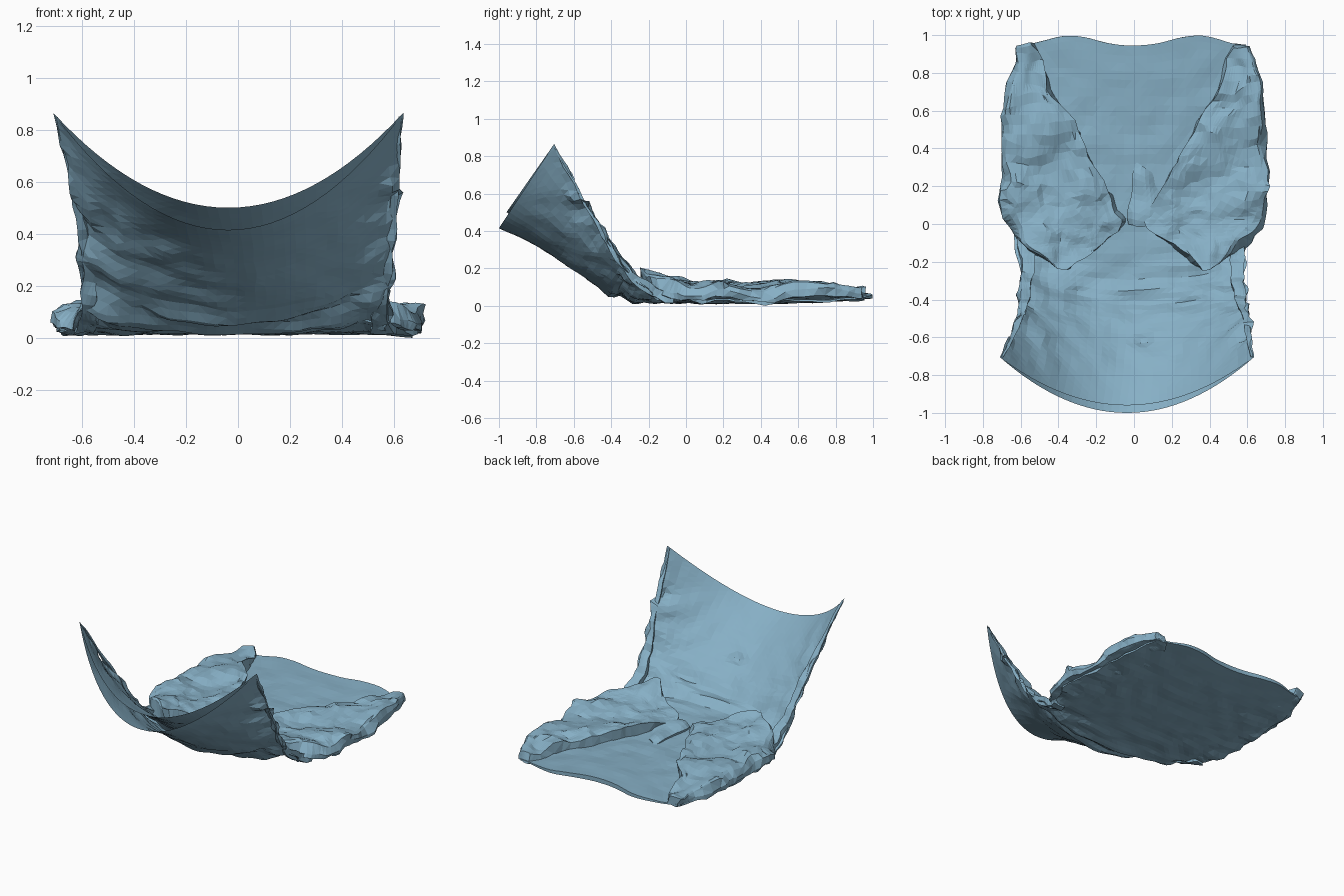
import bpy, bmesh, math
from mathutils import Vector, noise

if "Cube" in bpy.data.objects:
    bpy.data.objects.remove(bpy.data.objects["Cube"])


def spline(rows, t):
    """Catmull-Rom sample of a list of equal-length tuples, t in 0..1."""
    n = len(rows) - 1
    f = min(max(t, 0), 1) * n
    i = min(int(f), n - 1)
    s = f - i
    r = [rows[min(max(k, 0), n)] for k in (i - 1, i, i + 1, i + 2)]
    return [0.5 * (2 * b + (c - a) * s + (2 * a - 5 * b + 4 * c - d) * s * s
                   + (3 * b - a - 3 * c + d) * s ** 3) for a, b, c, d in zip(*r)]


def crumple(p, amount, scale=7.0, seed=0.0):
    q = Vector(p) * scale + Vector((seed, seed * 2, seed))
    return Vector(p) + noise.noise_vector(q) * amount


def slab(name, func, nu, nv, mat, open_end=False):
    """Double cloth layer: func(u, v, side) gives the point, side 0 below, 1 above."""
    bm = bmesh.new()
    g = [[[bm.verts.new(func(i / nu * 2 - 1, j / nv, s)) for j in range(nv + 1)]
          for i in range(nu + 1)] for s in (0, 1)]
    for s in (0, 1):
        for i in range(nu):
            for j in range(nv):
                bm.faces.new((g[s][i][j], g[s][i + 1][j], g[s][i + 1][j + 1], g[s][i][j + 1]))
    ring = [(i, 0) for i in range(nu)] + [(nu, j) for j in range(nv)] \
        + [(i, nv) for i in range(nu, 0, -1)] + [(0, j) for j in range(nv, 0, -1)]
    for (a, b), (c, d) in zip(ring, ring[1:] + ring[:1]):
        if not (open_end and b == nv and d == nv):
            bm.faces.new((g[0][a][b], g[0][c][d], g[1][c][d], g[1][a][b]))
    bmesh.ops.triangulate(bm, faces=bm.faces[:])
    bmesh.ops.recalc_face_normals(bm, faces=bm.faces[:])
    me = bpy.data.meshes.new(name)
    bm.to_mesh(me)
    bm.free()
    ob = bpy.data.objects.new(name, me)
    bpy.context.collection.objects.link(ob)
    me.materials.append(mat)
    return ob


cloth = bpy.data.materials.new("blue_cloth")
cloth.diffuse_color = (0.24, 0.43, 0.56, 1)
cloth.use_nodes = True
cloth.node_tree.nodes["Principled BSDF"].inputs["Base Color"].default_value = cloth.diffuse_color

# Main sheet rows: centre y, z; side y, z; left x, right x; layer offset y, z
SHEET = [
    (0.945, 0.04, 0.95, 0.04, -0.60, 0.59, 0.0, 0.03),
    (0.72, 0.02, 0.72, 0.025, -0.66, 0.64, 0.0, 0.045),
    (0.42, 0.015, 0.42, 0.02, -0.68, 0.66, 0.0, 0.045),
    (0.12, 0.015, 0.12, 0.02, -0.69, 0.68, 0.0, 0.045),
    (-0.12, 0.02, -0.10, 0.04, -0.62, 0.59, 0.0, 0.045),
    (-0.32, 0.025, -0.25, 0.12, -0.60, 0.58, 0.0, 0.055),
    (-0.50, 0.12, -0.38, 0.29, -0.60, 0.59, 0.02, 0.06),
    (-0.66, 0.23, -0.49, 0.47, -0.63, 0.61, 0.03, 0.065),
    (-0.83, 0.335, -0.60, 0.67, -0.66, 0.62, 0.035, 0.07),
    (-1.0, 0.415, -0.705, 0.865, -0.71, 0.635, 0.04, 0.085),
]
# Small pinched creases on the inside of the raised flap: x, y, radius
PINCHES = [(0.0, -0.49, 0.06), (-0.31, -0.38, 0.07), (0.04, -0.62, 0.05)]


def sheet(u, v, side):
    yc, zc, ys, zs, xl, xr, dy, dz = spline(SHEET, v)
    k = abs(u) ** 2
    x = (xl + xr) / 2 + u * (xr - xl) / 2
    y, z = yc + (ys - yc) * k, zc + (zs - zc) * k
    if v < 0.12:  # back hem bulges either side of its middle
        y += (1 - v / 0.12) * 0.05 * math.sin(math.pi * abs(u) ** 1.2) ** 2
    if side:
        thin = max(1 - k, 0.3 * (1 - v))
        y, z = y + dy * thin, z + dz * thin
    hem = min(1, max(0, (1 - v) * 6))
    edge = abs(u) ** 4
    mid = math.exp(-((v - 0.6) / 0.13) ** 2)
    p = crumple((x, y, z), hem * min(1, 0.3 + v * 4) * (0.01 + 0.035 * edge * (0.3 + v)), 9)
    # crosswise creases where the sheet bends upward
    p.z += hem * mid * 0.04 * noise.noise(Vector((x * 3, y * 13, side)))
    if side:
        for px, py, r in PINCHES:
            p.z -= 0.03 * math.exp(-((x - px) ** 2 + 4 * (y - py) ** 2) / r ** 2)
    p.z = max(p.z, 0.0 if side == 0 else 0.03)
    return p


slab("main_sheet", sheet, 32, 54, cloth, open_end=True)

# Folded front panel rows: outer x, y; inner x, y; height of top surface
PANEL = [
    (0.60, 0.95, 0.52, 0.95, 0.10),
    (0.67, 0.70, 0.42, 0.68, 0.115),
    (0.69, 0.40, 0.27, 0.42, 0.12),
    (0.71, 0.12, 0.13, 0.15, 0.125),
    (0.66, -0.02, 0.05, 0.0, 0.13),
    (0.59, -0.12, 0.20, -0.12, 0.15),
    (0.40, -0.24, 0.35, -0.24, 0.20),
]


def panel(sign):
    def f(u, v, side):
        ox, oy, ix, iy, h = spline(PANEL, v)
        w = (u + 1) / 2                       # 0 outer edge, 1 inner edge
        x, y = ox + (ix - ox) * w, oy + (iy - oy) * w
        lift = min(1, w / 0.14)
        rnd = math.sqrt(max(0, 1 - (1 - lift) ** 2))
        low = 0.035 + 0.4 * max(0, h - 0.12)
        top = 0.07 + (h - 0.07) * rnd - 0.012 * w
        z = top if side else low
        p = crumple((sign * x, y, z), 0.05 if side else 0.025, 5.5, 3 + sign)
        p = crumple(p, 0.022, 13, 8)
        # deep hollow near the shoulder corner
        if side:
            p.z -= 0.035 * math.exp(-((x - 0.49) ** 2 + (y - 0.83) ** 2) / 0.005)
        p.z = max(z + (p.z - z) * 0.85, 0.01)
        return p
    return f


for sign, side_name in ((-1, "left"), (1, "right")):
    slab("folded_panel_" + side_name, panel(sign), 18, 34, cloth)


# Small loose tuck that pokes out beside the opening
def tuck(u, v, side):
    x = 0.08 + u * (0.12 - 0.05 * v)
    y = -0.01 + 0.29 * v - 0.06 * u * v
    z = 0.04 + side * 0.06 * (1 - 0.5 * u * u) * (1 - 0.7 * v * v)
    return crumple((x, y, z), 0.025, 9, 5)


slab("opening_tuck", tuck, 8, 10, cloth)


# Rumpled side hems running up the raised flap
def hem(sign):
    def f(u, v, side):
        yc, zc, ys, zs, xl, xr, dy, dz = spline(SHEET, 0.42 + 0.56 * v)
        x = xr if sign > 0 else xl
        size = 0.035 * (1 - v) + 0.006
        p = Vector((x - sign * size * (1 + u), ys - 0.01, zs + (side - 0.3) * size * 1.6))
        q = crumple(p, 0.025 * (1 - 0.6 * v), 12, 2 + sign)
        q.z = max(q.z, 0.01)
        return q
    return f


for sign, side_name in ((-1, "left"), (1, "right")):
    slab("side_hem_" + side_name, hem(sign), 4, 22, cloth)
